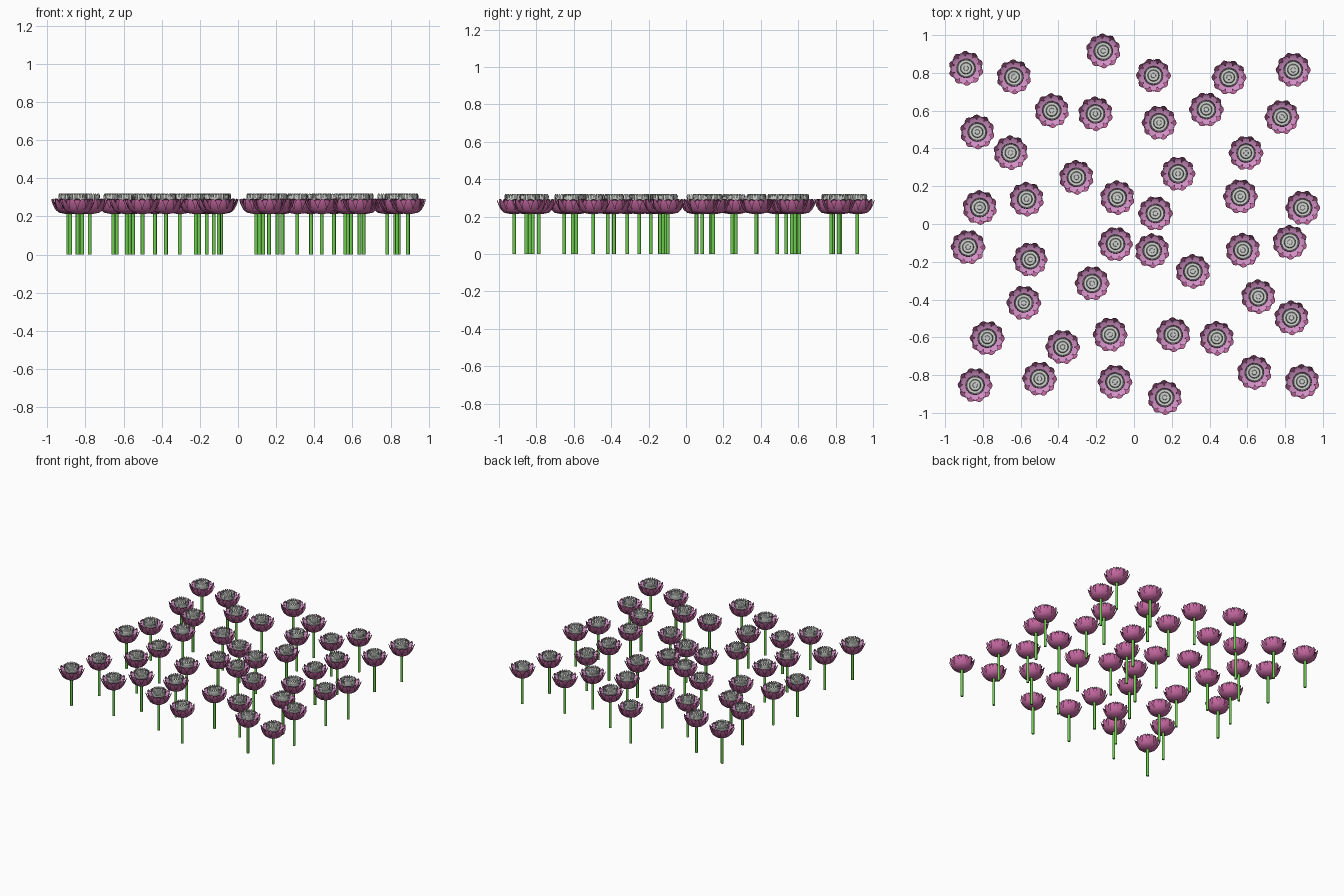
import bpy, bmesh
from math import sin, cos, pi, radians
from mathutils import Matrix, Vector

default = bpy.data.objects.get("Cube")
if default:
    bpy.data.objects.remove(default, do_unlink=True)


def material(name, color):
    mat = bpy.data.materials.new(name)
    mat.use_nodes = True
    mat.diffuse_color = (*color, 1)
    mat.node_tree.nodes["Principled BSDF"].inputs["Base Color"].default_value = (*color, 1)
    return mat


MATERIALS = [
    material("outer petal pink", (.6, .15, .38)),
    material("inner petal lilac", (.65, .28, .56)),
    material("pale grey", (.62, .65, .61)),
    material("stem green", (.16, .62, .08)),
]
OUTER, INNER, PALE, GREEN = range(len(MATERIALS))


def polar(radius, angle, z):
    return Vector((radius * cos(angle), radius * sin(angle), z))


def petal_ring(bm, count, rows, mat, phase=0, bulge=.002):
    """Ring of curved petals; each row is radius, height, relative width."""
    step = 2 * pi / count
    for i in range(count):
        mid = (i + phase) * step
        previous = None
        for radius, z, width in rows:
            half = width * step / 2
            row = [bm.verts.new(polar(radius + (0 if side else bulge), mid + side * half, z))
                   for side in (-1, 0, 1)]
            if previous:
                for k in (0, 1):
                    face = bm.faces.new((previous[k], previous[k + 1], row[k + 1], row[k]))
                    face.material_index = mat
            previous = row


def lathe(bm, profile, mat, sides):
    """Turned solid; the first and last rings are capped."""
    rings = [[bm.verts.new(polar(r, 2 * pi * i / sides, z)) for i in range(sides)]
             for r, z in profile]
    faces = [bm.faces.new((a[i], a[(i + 1) % sides], b[(i + 1) % sides], b[i]))
             for a, b in zip(rings, rings[1:]) for i in range(sides)]
    faces += [bm.faces.new(rings[0][::-1]), bm.faces.new(rings[-1])]
    for face in faces:
        face.material_index = mat


def finish(bm, name):
    """Smooth shading that keeps the sharp edges."""
    for face in bm.faces:
        face.smooth = True
    mesh = bpy.data.meshes.new(name)
    bm.to_mesh(mesh)
    bm.free()
    mesh.set_sharp_from_angle(angle=radians(50))
    for mat in MATERIALS:
        mesh.materials.append(mat)
    return mesh


# Flower head: outer and inner petals, a crown of stamens and a centre button
bm = bmesh.new()
cup = [(.012, .213, 1), (.05, .22, 1.02), (.068, .236, 1), (.079, .256, .86),
       (.086, .273, .64), (.09, .286, .36), (.091, .291, .1)]
petal_ring(bm, 10, cup, OUTER)
petal_ring(bm, 10, [(r * .87, z + .004, w * 1.1) for r, z, w in cup], OUTER, phase=.5)
petal_ring(bm, 10, [(.04, .273, 1.02), (.062, .278, 1.02), (.074, .284, .85), (.083, .291, .4)],
           INNER, phase=.5, bulge=.001)
petal_ring(bm, 22, [(.044, .268, 1), (.05, .295, .9), (.051, .31, .8), (.046, .32, .4)],
           PALE, bulge=.002)
lathe(bm, [(.03, .23), (.045, .275), (.044, .284)], PALE, 20)
lathe(bm, [(.031, .28), (.031, .309), (.027, .314)], PALE, 20)
lathe(bm, [(.014, .312), (.012, .319)], PALE, 12)
head_mesh = finish(bm, "flower_head")

# Stem
bm = bmesh.new()
lathe(bm, [(.0095, 0), (.0095, .22)], GREEN, 16)
stem_mesh = finish(bm, "stem")

# One patch of flowers, repeated in the four quarters of the field
PATCH = [(.1, .79), (.5, .78), (.84, .82), (.13, .54), (.38, .61), (.78, .57),
         (.59, .38), (.23, .27), (.11, .06), (.56, .15), (.89, .09)]
QUARTERS = {
    "back_left": (0, .003, -.004),
    "back_right": (93.3, -.022, .033),
    "front_right": (179, .013, -.048),
    "front_left": (-87.3, .031, -.034),
}
for quarter, (angle, dx, dy) in QUARTERS.items():
    place = Matrix.Translation((dx, dy, 0)) @ Matrix.Rotation(radians(angle), 4, "Z")
    for number, (x, y) in enumerate(PATCH, 1):
        for mesh in (head_mesh, stem_mesh):
            part = bpy.data.objects.new(f"{mesh.name}_{quarter}_{number}", mesh)
            part.matrix_world = place @ Matrix.Translation((x, y, 0))
            bpy.context.collection.objects.link(part)
